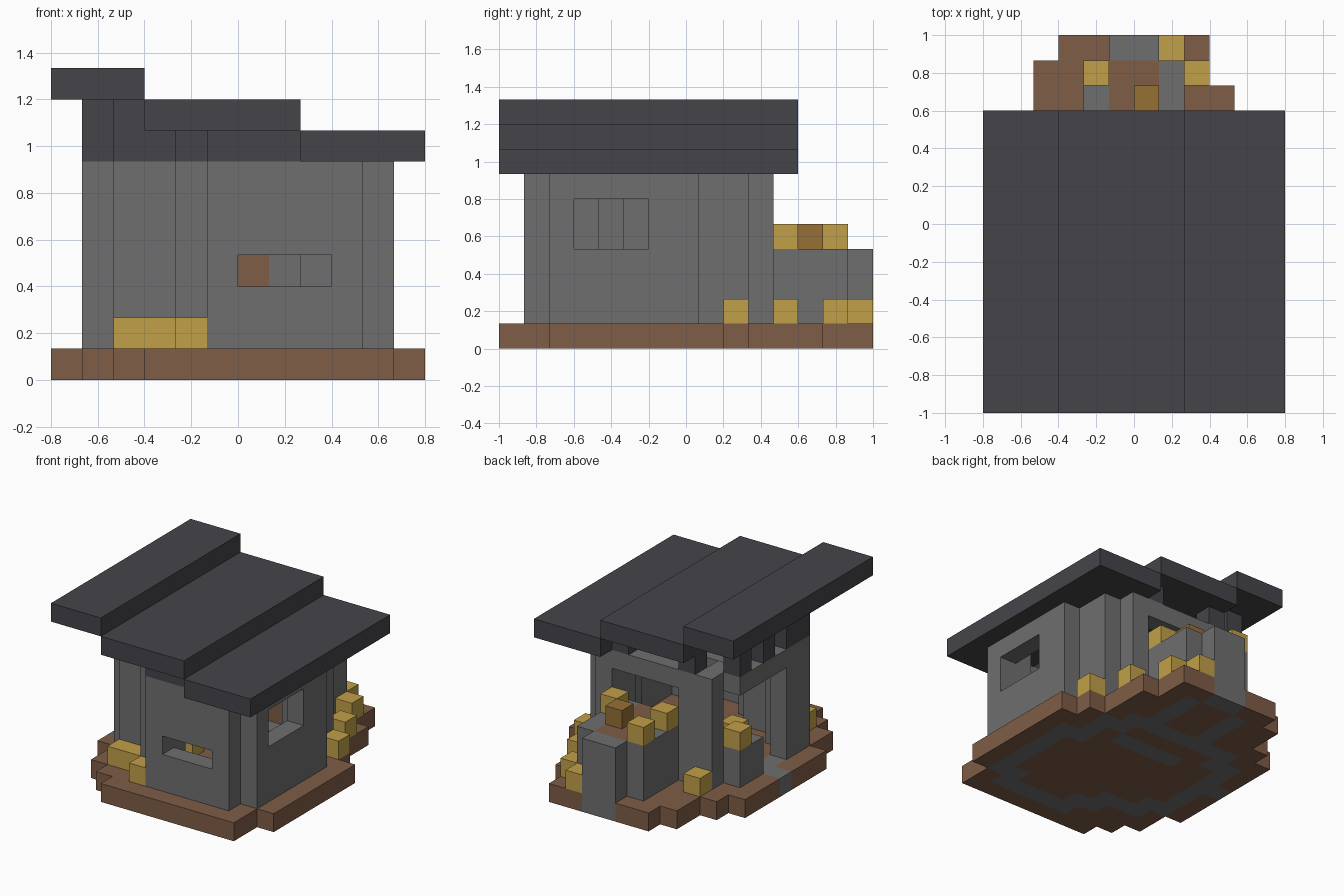
import bpy
import bmesh
from mathutils import Vector

cube = bpy.data.objects.get("Cube")
if cube:
    bpy.data.objects.remove(cube, do_unlink=True)

UNIT = 2 / 15                       # edge length of one block
CENTRE = Vector((6, 7.5, 0))        # middle of the block grid
blocks = {}                         # grid position -> part name


def fill(part, xs, ys, zs):
    """Fill a box of blocks; each range is (start, end), a part of None carves."""
    for x in range(*xs):
        for y in range(*ys):
            for z in range(*zs):
                if part:
                    blocks[x, y, z] = part
                else:
                    blocks.pop((x, y, z), None)


def block(part, x, y, z):
    fill(part, (x, x + 1), (y, y + 1), (z, z + 1))


def make_material(name, rgb):
    linear = [((c / 255 + 0.055) / 1.055) ** 2.4 for c in rgb]
    mat = bpy.data.materials.new(name)
    mat.use_nodes = True
    mat.diffuse_color = (*linear, 1)
    mat.node_tree.nodes["Principled BSDF"].inputs["Base Color"].default_value = (*linear, 1)
    return mat


stone = make_material("grey stone", (112, 111, 112))
slate = make_material("dark slate", (69, 68, 73))
earth = make_material("brown earth", (126, 93, 71))
straw = make_material("straw yellow", (193, 160, 72))
ochre = make_material("dark ochre", (150, 112, 54))

# Stepped ground slab, one strip for every run of equal rows
for rows, span in [((0, 1), (3, 11)), ((1, 2), (2, 11)), ((2, 4), (1, 12)),
                   ((4, 9), (0, 12)), ((9, 10), (0, 11)), ((10, 11), (0, 10)),
                   ((11, 12), (1, 10)), ((12, 13), (2, 10)),
                   ((13, 14), (2, 9)), ((14, 15), (3, 9))]:
    fill("ground", span, rows, (0, 1))

# House walls following a stepped outline
FULL = (0, 7)
front_run = [((5, 10), (1, 2)), ((4, 6), (2, 3)), ((2, 5), (3, 4)), ((1, 3), (4, 5))]
side_run = [((9, 11), (2, 3)), ((10, 11), (2, 8)), ((9, 10), (7, 10)),
            ((8, 9), (9, 11)), ((2, 9), (10, 11)), ((1, 2), (4, 10)), ((1, 3), (9, 10))]
for xs, ys in front_run + side_run:
    fill("walls", xs, ys, FULL)

# Openings: front slot, side window, back hatch, doorway with a half wall
fill(None, (6, 9), (1, 2), (3, 4))
fill(None, (10, 11), (3, 6), (4, 6))
fill(None, (4, 8), (10, 11), (4, 6))
fill(None, (1, 2), (6, 8), (1, 6))
fill(None, (1, 2), (8, 10), (3, 6))
fill(None, (2, 3), (9, 10), (1, 6))

# Doorstep and low indoor counter
block("doorstep", 0, 7, 0)
fill("counter", (4, 8), (8, 9), (0, 2))

# Raised planter behind the house, filled with earth
fill("planter", (4, 8), (11, 14), (0, 4))
fill("planter", (5, 7), (14, 15), (0, 4))
fill("planter_soil", (5, 7), (10, 14), (1, 4))
fill("ground", (5, 7), (11, 14), (0, 1))

# Dark upper wall below the raised roof slabs
for xs, ys in front_run:
    fill("upper_wall", (xs[0], min(xs[1], 8)), ys, (7, 8))
fill("upper_wall", (2, 3), (3, 4), (8, 9))
fill("upper_wall", (1, 3), (4, 5), (8, 9))

# Short roof posts along the open side and back
for y in (5, 7, 9):
    fill("roof_posts", (1, 2), (y, y + 1), (7, 9))
for x in (3, 7):
    block("roof_posts", x, 10, 7)

# Three stepped roof slabs
for name, xs, z in [("roof_low", (8, 12), 7), ("roof_middle", (3, 8), 8), ("roof_high", (0, 3), 9)]:
    fill(name, xs, (0, 12), (z, z + 1))

# Loose yellow blocks around the house
for spot in [(4, 1, 1), (3, 2, 1), (2, 2, 1), (10, 9, 1), (9, 11, 1), (8, 13, 1),
             (7, 14, 1), (2, 11, 1), (1, 9, 3), (4, 5, 1),
             (4, 13, 4), (4, 11, 4), (7, 11, 4)]:
    block("straw_blocks", *spot)
block("ochre_block", 6, 12, 4)


def build(part, mat):
    """Turn the exposed sides of a part's blocks into one clean flat mesh."""
    bm = bmesh.new()
    for cell in [Vector(c) for c, name in blocks.items() if name == part]:
        for axis in range(3):
            for sign in (-1, 1):
                normal = Vector((0, 0, 0))
                normal[axis] = sign
                if tuple(int(v) for v in cell + normal) in blocks:
                    continue
                u, v = Vector((0, 0, 0)), Vector((0, 0, 0))
                u[(axis + 1) % 3] = 0.5
                v[(axis + 2) % 3] = 0.5 * sign
                middle = cell + Vector((0.5, 0.5, 0.5)) + normal / 2 - CENTRE
                corners = [middle - u - v, middle + u - v, middle + u + v, middle - u + v]
                bm.faces.new([bm.verts.new(c * UNIT) for c in corners])
    bmesh.ops.remove_doubles(bm, verts=bm.verts, dist=0.001)
    bmesh.ops.dissolve_limit(bm, angle_limit=0.01, verts=bm.verts, edges=bm.edges)
    mesh = bpy.data.meshes.new(part)
    bm.to_mesh(mesh)
    bm.free()
    mesh.materials.append(mat)
    bpy.context.collection.objects.link(bpy.data.objects.new(part, mesh))


palette = {"ground": earth, "planter_soil": earth, "walls": stone, "doorstep": stone,
           "counter": stone, "planter": stone, "upper_wall": slate, "roof_posts": slate,
           "roof_low": slate, "roof_middle": slate, "roof_high": slate,
           "straw_blocks": straw, "ochre_block": ochre}
for part, mat in palette.items():
    build(part, mat)
